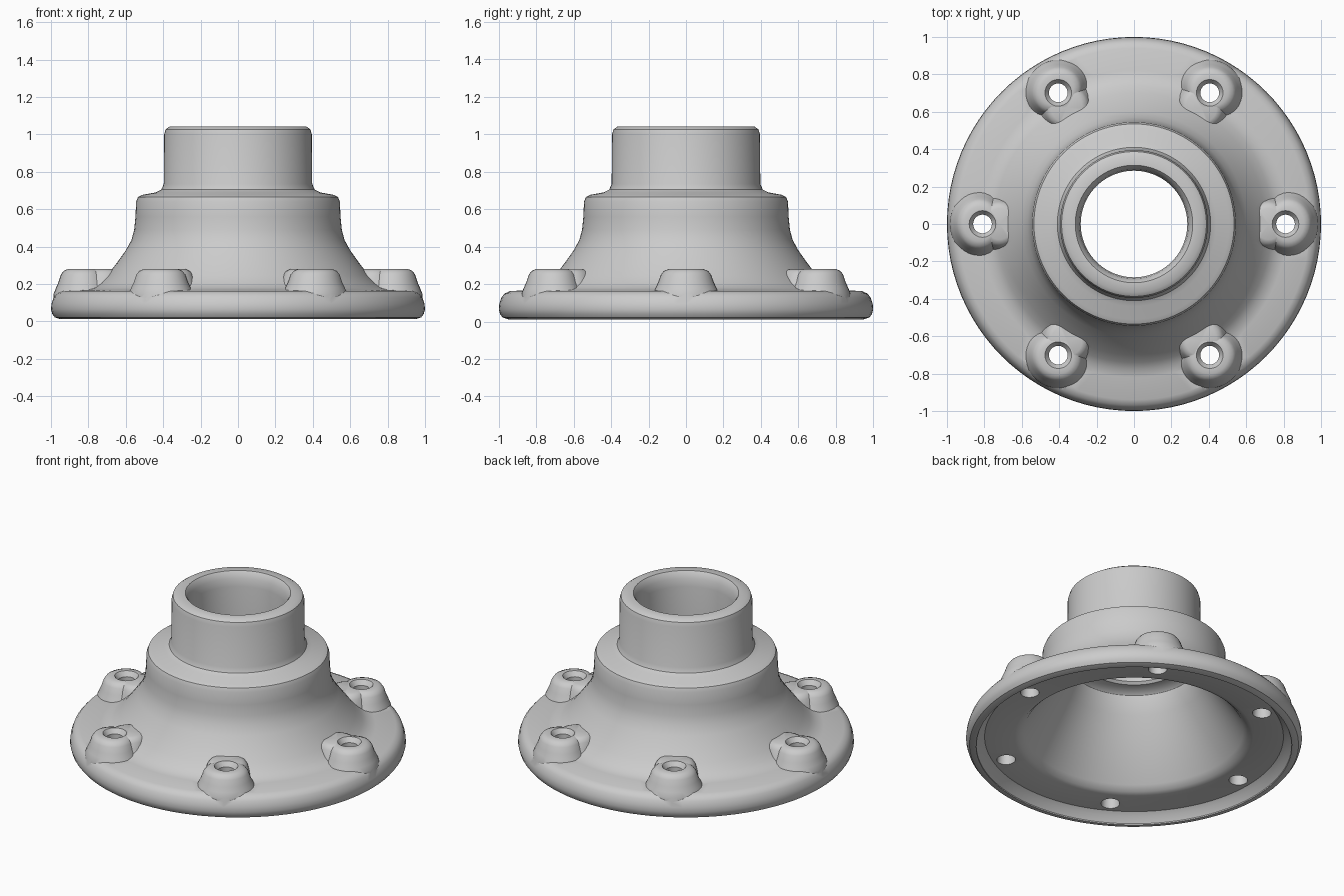
import bpy, bmesh
from math import pi, cos, sin

if "Cube" in bpy.data.objects:
    bpy.data.objects.remove(bpy.data.objects["Cube"])


def lathe(name, profile, steps, radius=0.0, angle=0.0, scale=(1, 1, 1)):
    """Solid of revolution, placed at a polar position around the hub axis."""
    bm = bmesh.new()
    verts = [bm.verts.new((r, 0, z)) for r, z in profile]
    edges = [bm.edges.new(pair) for pair in zip(verts, verts[1:])]
    bmesh.ops.spin(bm, geom=verts + edges, cent=(0, 0, 0), axis=(0, 0, 1),
                   angle=2 * pi, steps=steps, use_duplicate=False)
    bmesh.ops.remove_doubles(bm, verts=bm.verts, dist=1e-4)
    bmesh.ops.recalc_face_normals(bm, faces=bm.faces)
    mesh = bpy.data.meshes.new(name)
    bm.to_mesh(mesh)
    bm.free()
    obj = bpy.data.objects.new(name, mesh)
    obj.location = (radius * cos(angle), radius * sin(angle), 0)
    obj.rotation_euler.z = angle
    obj.scale = scale
    bpy.context.collection.objects.link(obj)
    return obj


def combine(target, tool, operation):
    mod = target.modifiers.new(operation, 'BOOLEAN')
    mod.operation = operation
    mod.solver = 'EXACT'
    mod.object = tool
    bpy.context.view_layer.update()
    bpy.context.view_layer.objects.active = target
    bpy.ops.object.modifier_apply(modifier=mod.name)
    bpy.data.objects.remove(tool)


# Outer shape: flange, flared cone, shoulder and neck
hub = lathe("flanged_hub", [
    (0, 0.012), (0.95, 0.012), (0.98, 0.022), (0.993, 0.04), (1.0, 0.065),
    (0.997, 0.095), (0.985, 0.13), (0.968, 0.15), (0.94, 0.163),
    (0.82, 0.168), (0.775, 0.18), (0.74, 0.205), (0.70, 0.245),
    (0.65, 0.31), (0.60, 0.38), (0.57, 0.435), (0.555, 0.49),
    (0.548, 0.56), (0.545, 0.64), (0.535, 0.665), (0.51, 0.677),
    (0.44, 0.69), (0.41, 0.705), (0.397, 0.735), (0.395, 1.0),
    (0.387, 1.027), (0.365, 1.042), (0, 1.042)], 96)

# Six bolt bosses, each with a bridge running into the cone
angles = [i * pi / 3 for i in range(6)]
boss_profile = [(0, 0.11), (0.163, 0.11), (0.16, 0.15), (0.148, 0.18),
                (0.135, 0.21), (0.122, 0.25), (0.108, 0.27),
                (0.085, 0.28), (0, 0.28)]
for a in angles:
    combine(hub, lathe("bolt_boss", boss_profile, 32, 0.825, a,
                       (1, 1.1, 1)), 'UNION')
    combine(hub, lathe("boss_bridge", boss_profile, 32, 0.72, a,
                       (0.9, 0.98, 0.997)), 'UNION')

# Hollow cone and stepped bore, open at both ends
cavity = lathe("cavity_cutter", [
    (0, -0.1), (0.94, -0.1), (0.94, 0.02), (0.915, 0.055), (0.89, 0.075),
    (0.71, 0.08), (0.68, 0.09), (0.65, 0.12), (0.50, 0.35), (0.43, 0.47),
    (0.40, 0.53), (0.385, 0.58), (0.36, 0.60), (0.30, 0.605),
    (0.285, 0.62), (0.285, 0.95), (0.292, 1.0), (0.305, 1.03),
    (0.32, 1.05), (0.32, 1.15), (0, 1.15)], 96)
combine(hub, cavity, 'DIFFERENCE')

# Bolt holes with a small countersink
for a in angles:
    hole = lathe("hole_cutter", [
        (0, -0.05), (0.06, -0.05), (0.055, 0.10), (0.05, 0.14),
        (0.05, 0.25), (0.075, 0.285), (0.075, 0.35), (0, 0.35)], 24, 0.81, a)
    combine(hub, hole, 'DIFFERENCE')

# Smooth shading with crisp edges kept
bpy.ops.object.select_all(action='DESELECT')
hub.select_set(True)
bpy.context.view_layer.objects.active = hub
bpy.ops.object.shade_smooth_by_angle(angle=0.6)
